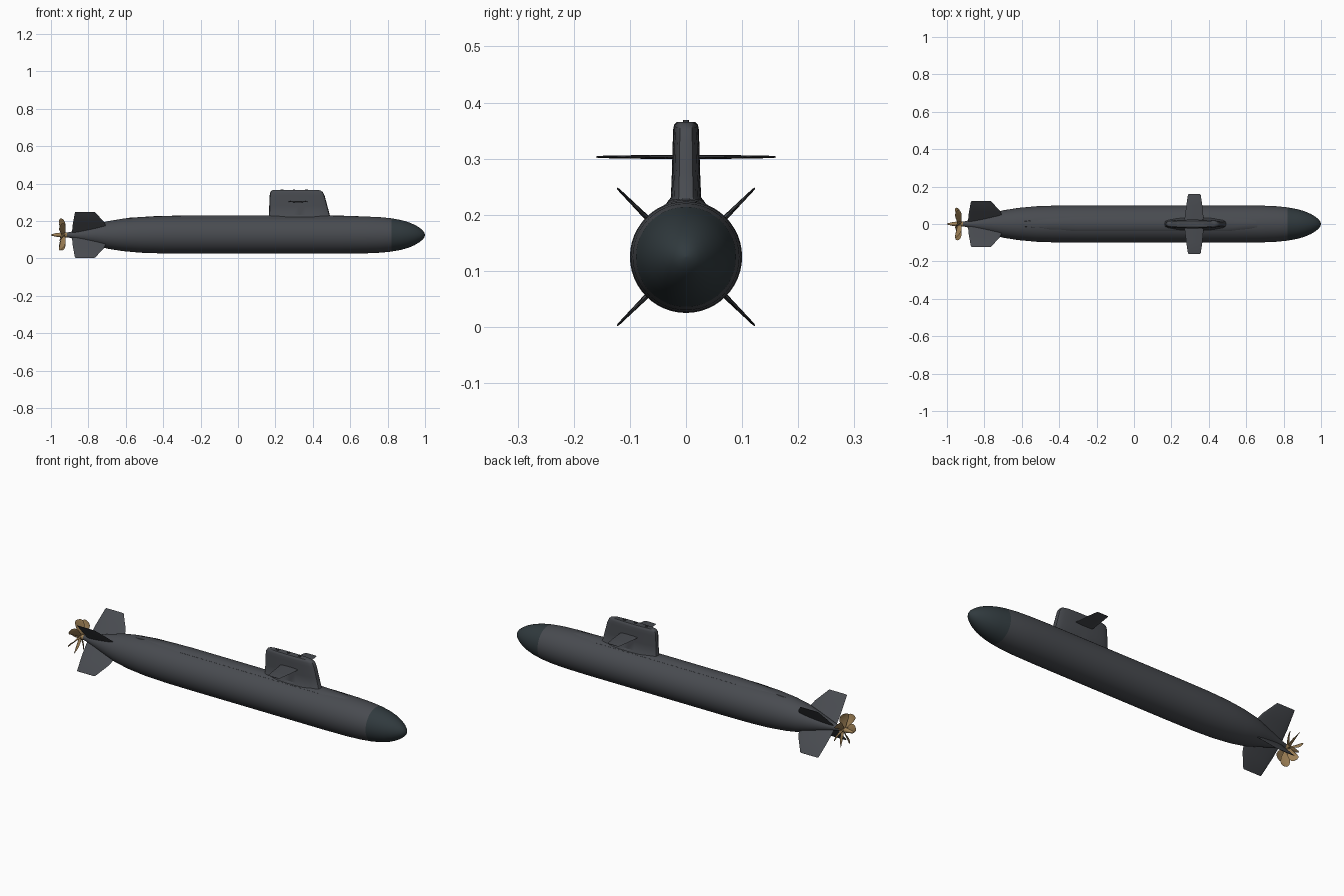
import bpy, bmesh, math
from mathutils import Vector, Matrix

if "Cube" in bpy.data.objects:
    bpy.data.objects.remove(bpy.data.objects["Cube"])

AXIS = Vector((0, 0, 0.125))


def material(name, rgb):
    m = bpy.data.materials.new(name)
    m.diffuse_color = (*rgb, 1)
    m.use_nodes = True
    m.node_tree.nodes["Principled BSDF"].inputs["Base Color"].default_value = m.diffuse_color
    return m


HULL = material("hull_grey", (0.065, 0.07, 0.08))
BOW = material("bow_dark", (0.03, 0.042, 0.048))
BRASS = material("brass", (0.33, 0.21, 0.09))


def loft(name, groups, mat, angle=35):
    """Skin each group of rings into a capped solid; all groups form one object."""
    bm = bmesh.new()
    for rings in groups:
        vs = [[bm.verts.new(p) for p in ring] for ring in rings]
        n = len(vs[0])
        for a, b in zip(vs, vs[1:]):
            for i in range(n):
                j = (i + 1) % n
                bm.faces.new((a[i], a[j], b[j], b[i]))
        bm.faces.new(vs[0][::-1])
        bm.faces.new(vs[-1])
    bmesh.ops.recalc_face_normals(bm, faces=bm.faces)
    me = bpy.data.meshes.new(name)
    bm.to_mesh(me)
    bm.free()
    me.materials.append(mat)
    ob = bpy.data.objects.new(name, me)
    bpy.context.collection.objects.link(ob)
    bpy.ops.object.select_all(action='DESELECT')
    ob.select_set(True)
    bpy.context.view_layer.objects.active = ob
    bpy.ops.object.shade_smooth_by_angle(angle=math.radians(angle))
    return ob


def circle(x, r, n=48):
    return [AXIS + Vector((x, r * math.cos(2 * math.pi * i / n), r * math.sin(2 * math.pi * i / n)))
            for i in range(n)]


def foil(x0, x1, half, z, power=1.0, n=28):
    """Horizontal streamlined section from x0 to x1 at height z."""
    ring = []
    for i in range(n):
        t = 2 * math.pi * i / n
        s = math.sin(t)
        ring.append(Vector(((x0 + x1) / 2 + (x1 - x0) / 2 * math.cos(t),
                            half * math.copysign(abs(s) ** power, s), z)))
    return ring


def moved(rings, matrix):
    return [[matrix @ p for p in ring] for ring in rings]


# Pressure hull with tapered stern, and separate dark bow dome
hull = [(-0.92, .011), (-0.88, .02), (-0.82, .038), (-0.76, .056), (-0.7, .073), (-0.62, .086),
        (-0.52, .095), (-0.4, .099), (-0.25, .1), (0.55, .1), (0.68, .0985), (0.76, .095), (0.82, .089)]
bow = [(0.82, .089), (0.87, .08), (0.91, .069), (0.945, .054), (0.97, .039), (0.987, .025), (0.996, .013), (1, .001)]
loft("hull", [[circle(x, r) for x, r in hull]], HULL)
loft("bow_dome", [[circle(x, r) for x, r in bow]], BOW)

# Low deck casing running along the top of the hull
casing = []
for x, w, top in [(-0.64, .008, .208), (-0.58, .022, .217), (-0.45, .034, .225), (-0.3, .038, .229),
                  (0.5, .038, .229), (0.62, .032, .2265), (0.74, .012, .219)]:
    casing.append([Vector((x, -w, top - .05)), Vector((x, -w, top - .011)), Vector((x, -w * .65, top - .002)),
                   Vector((x, 0, top)), Vector((x, w * .65, top - .002)), Vector((x, w, top - .011)),
                   Vector((x, w, top - .05))])
loft("deck_casing", [casing], HULL)

# Sail with flared foot and rounded top
sail = [foil(x0, x1, w, z, 0.5) for x0, x1, w, z in [
    (.155, .51, .036, .205), (.16, .498, .034, .222), (.165, .491, .027, .231), (.167, .478, .025, .28),
    (.169, .463, .0235, .335), (.172, .455, .023, .352), (.178, .445, .021, .361), (.188, .432, .017, .365)]]
loft("sail", [sail], HULL)

# Sail top fittings and masts
loft("mast_covers", [[foil(x - l, x + l, .005, z, .6, 12) for z in (.355, .369)]
                     for x, l in ((.235, .008), (.3, .006), (.365, .008))], HULL)

# Horizontal sail planes
plane = [foil(x0, x1, t, r) for r, x0, x1, t in [(.01, .268, .374, .004), (.1, .28, .365, .003),
                                                 (.155, .288, .357, .002), (.16, .292, .353, .001)]]
loft("sail_planes", [moved(plane, Matrix.Translation((0, 0, .303)) @ Matrix.Rotation(s * math.pi / 2, 4, 'X'))
                     for s in (1, -1)], HULL)

# X-shaped stern planes
fin = [foil(x0, x1, t, r) for r, x0, x1, t in [(.012, -.888, -.69, .006), (.075, -.884, -.708, .005),
                                               (.1, -.881, -.717, .0045), (.17, -.872, -.763, .002),
                                               (.1735, -.868, -.768, .001)]]
loft("stern_planes", [moved(fin, Matrix.Translation(AXIS) @ Matrix.Rotation(math.radians(45 + 90 * k), 4, 'X'))
                      for k in range(4)], HULL)

# Propeller hub with tapered tail cone
loft("propeller_hub", [[circle(x, r, 24) for x, r in [(-1, .001), (-.992, .005), (-.975, .009),
                                                      (-.95, .0125), (-.915, .013), (-.91, .011)]]], BRASS)

# Seven twisted propeller blades
blade = []
for r, chord, t, twist, rake in [(.008, .022, .003, 25, 0), (.03, .032, .0026, 33, 0), (.055, .044, .002, 42, -.003),
                                 (.073, .046, .0016, 50, -.007), (.083, .036, .0012, 55, -.01),
                                 (.088, .018, .0007, 58, -.012)]:
    m = Matrix.Translation((-.935 + rake, 0, 0)) @ Matrix.Rotation(math.radians(twist), 4, 'Z')
    blade += moved([foil(-chord / 2, chord / 2, t, r, 1, 16)], m)
loft("propeller_blades", [moved(blade, Matrix.Translation(AXIS) @ Matrix.Rotation(2 * math.pi * k / 7, 4, 'X'))
                          for k in range(7)], BRASS)
